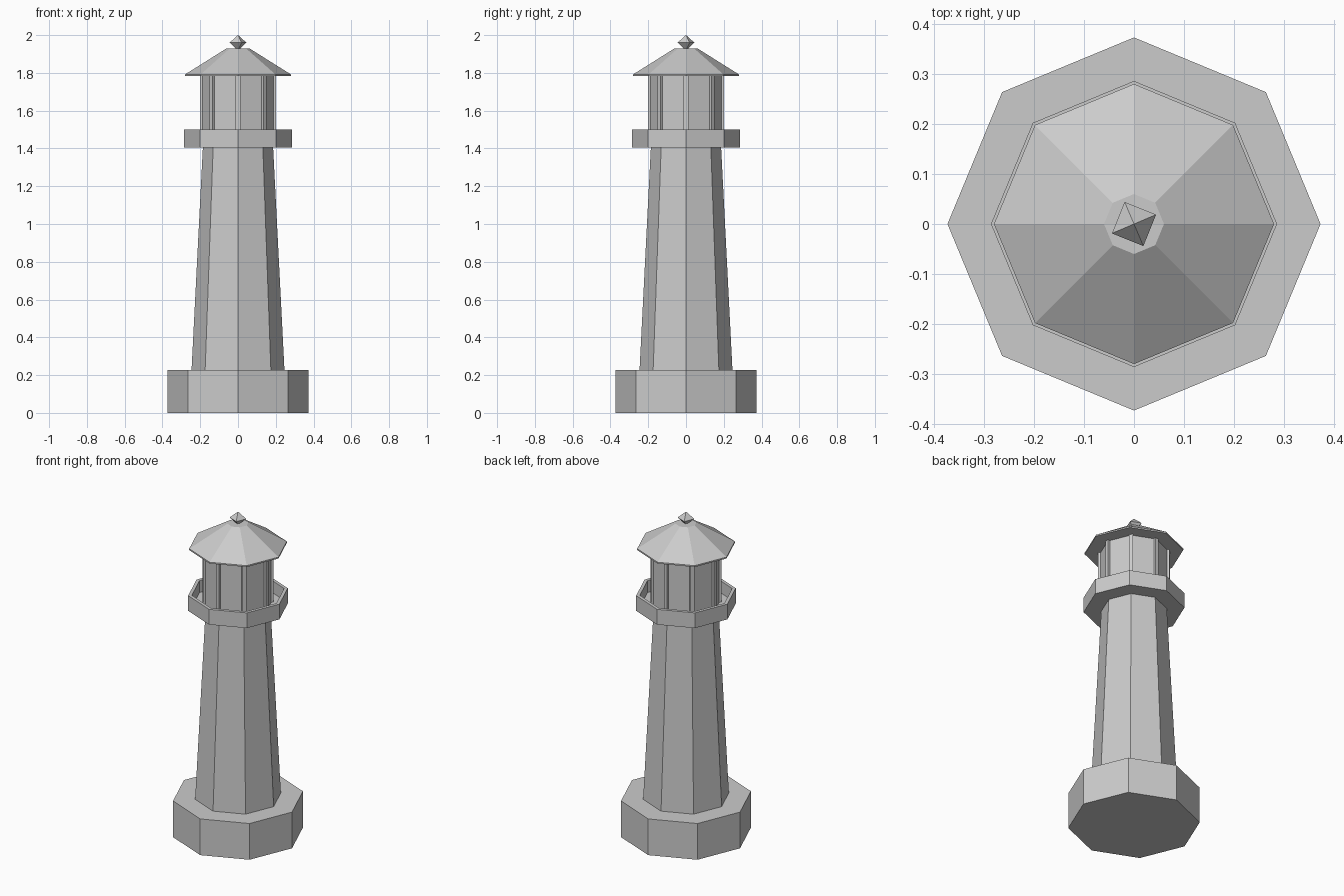
import bpy
import math
from mathutils import Matrix

cube = bpy.data.objects.get("Cube")
if cube:
    bpy.data.objects.remove(cube, do_unlink=True)

grey = bpy.data.materials.new("stone grey")
grey.use_nodes = True
colour = (0.6, 0.6, 0.6, 1)
grey.diffuse_color = colour
grey.node_tree.nodes["Principled BSDF"].inputs["Base Color"].default_value = colour


def finish(name, verts, faces):
    mesh = bpy.data.meshes.new(name)
    mesh.from_pydata(verts, [], faces)
    mesh.materials.append(grey)
    obj = bpy.data.objects.new(name, mesh)
    bpy.context.collection.objects.link(obj)
    return obj


def turned(name, profile, sides=8, turn=0.0):
    """Faceted solid from (radius, height) pairs, bottom to top, capped at both ends."""
    verts = []
    for r, z in profile:
        for i in range(sides):
            a = turn + math.tau * i / sides
            verts.append((r * math.cos(a), r * math.sin(a), z))
    faces = [tuple(reversed(range(sides)))]
    for k in range(len(profile) - 1):
        for i in range(sides):
            j = (i + 1) % sides
            low, high = k * sides, (k + 1) * sides
            faces.append((low + i, low + j, high + j, high + i))
    last = (len(profile) - 1) * sides
    faces.append(tuple(range(last, last + sides)))
    return finish(name, verts, faces)


# Plinth and tapering tower
turned("plinth", [(0.373, 0), (0.373, 0.226)])
turned("tower", [(0.246, 0.226), (0.186, 1.405)])

# Gallery: a shallow tray with a thin parapet
turned("gallery", [(0.286, 1.405), (0.286, 1.5), (0.265, 1.5), (0.265, 1.425)])

# Lantern room with a slim post at each corner
turned("lantern_room", [(0.193, 1.425), (0.193, 1.785)])
for i in range(8):
    bpy.ops.mesh.primitive_cube_add(size=1)
    post = bpy.context.object
    post.name = f"lantern_post_{i + 1}"
    post.data.materials.append(grey)
    shape = Matrix.Translation((0.191, 0, 1.605)) @ Matrix.Diagonal((0.022, 0.024, 0.36, 1))
    post.data.transform(Matrix.Rotation(math.tau * i / 8, 4, "Z") @ shape)

# Roof with a thin eave
turned("roof", [(0.28, 1.783), (0.28, 1.792), (0.06, 1.93)])

# Eight-faced finial
turned("finial", [(0.001, 1.92), (0.048, 1.96), (0.0005, 2.0)], sides=4, turn=math.radians(23))
